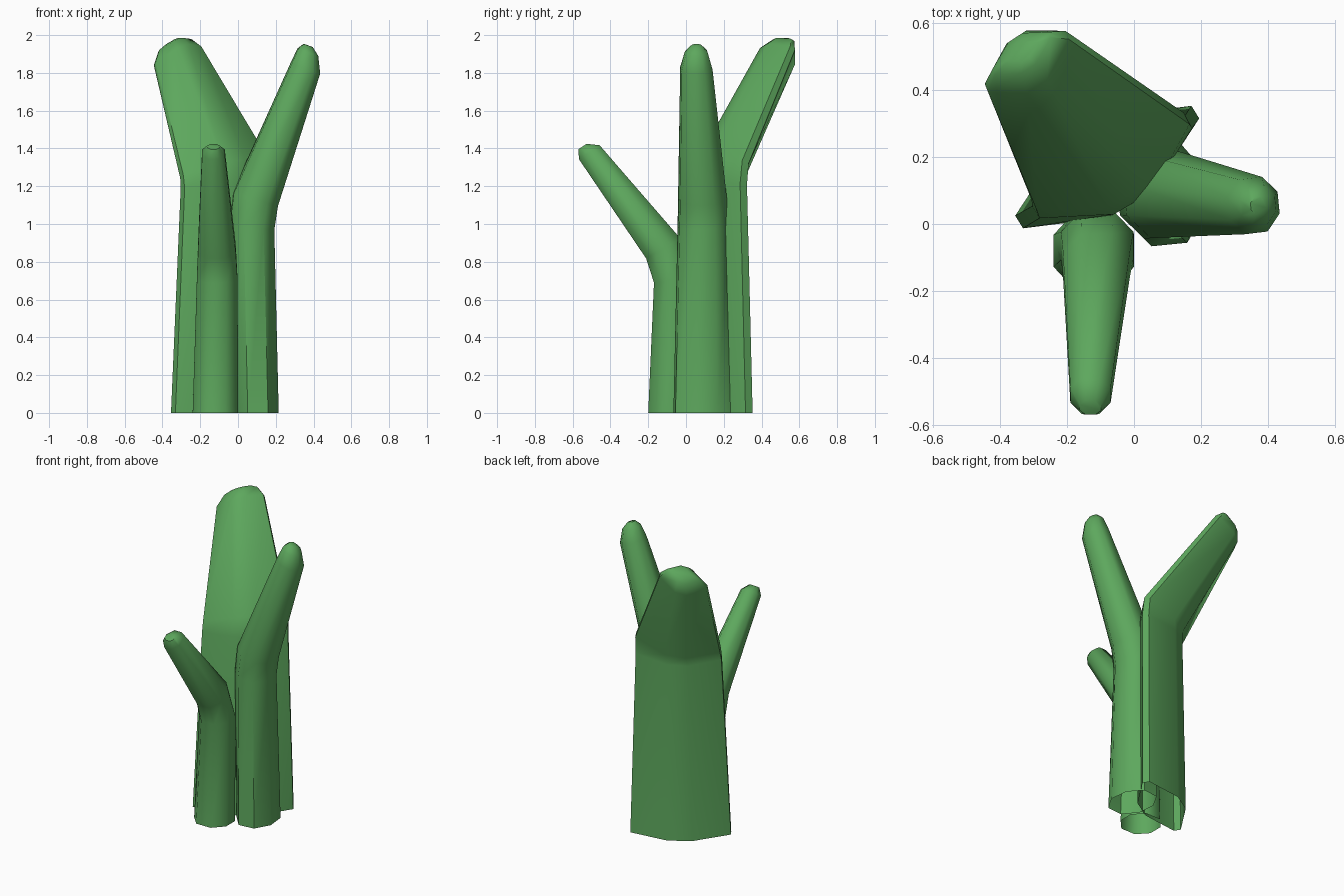
import bpy
import bmesh
import math
from mathutils import Vector

cube = bpy.data.objects.get("Cube")
if cube:
    bpy.data.objects.remove(cube, do_unlink=True)

green = bpy.data.materials.new("plant_green")
green.use_nodes = True
green.diffuse_color = (0.11, 0.39, 0.11, 1)
green.node_tree.nodes["Principled BSDF"].inputs["Base Color"].default_value = green.diffuse_color


def section(end, flat):
    """Eight-sided outline: 'end' and 'flat' set the half length of its end and side edges."""
    quarter = [(1, end), (flat, 1)]
    half = quarter + [(-x, y) for x, y in reversed(quarter)]
    return half + [(-x, -y) for x, y in half]


def stalk(name, outline, across, rings):
    """Loft the outline through rings of (centre, axis, half width, half depth)."""
    bm = bmesh.new()
    loops = []
    for centre, axis, width, depth in rings:
        n = Vector(axis).normalized()
        u = Vector(across)
        u = (u - n * u.dot(n)).normalized()
        v = n.cross(u)
        loops.append([bm.verts.new(Vector(centre) + u * (x * width) + v * (y * depth))
                      for x, y in outline])
    count = len(outline)
    for low, high in zip(loops, loops[1:]):
        for i in range(count):
            j = (i + 1) % count
            bm.faces.new((low[i], low[j], high[j], high[i]))
    bm.faces.new(loops[-1])  # closed tip, open base
    mesh = bpy.data.meshes.new(name)
    bm.to_mesh(mesh)
    bm.free()
    mesh.materials.append(green)
    obj = bpy.data.objects.new(name, mesh)
    bpy.context.scene.collection.objects.link(obj)
    bpy.ops.object.select_all(action="DESELECT")
    obj.select_set(True)
    bpy.context.view_layer.objects.active = obj
    bpy.ops.object.shade_smooth_by_angle(angle=math.radians(50))
    return obj


up = (0, 0, 1)

# Broad flattened stalk leaning back
lean = (-0.5, 0.35, 0.79)
stalk("broad_back_stalk", section(0.17, 0.25), (0.85, 0.53, 0.25), [
    ((-0.08, 0.17, 0), up, 0.31, 0.13),
    ((-0.065, 0.17, 1.2), (-0.1, 0.08, 1), 0.265, 0.125),
    ((-0.07, 0.185, 1.29), (-0.3, 0.25, 0.9), 0.265, 0.12),
    ((-0.32, 0.485, 1.89), lean, 0.15, 0.095),
    ((-0.335, 0.51, 1.945), lean, 0.105, 0.06),
    ((-0.335, 0.515, 1.965), lean, 0.06, 0.03),
])

# Tall stalk leaning to the left side
lean = (0.34, -0.02, 0.94)
stalk("tall_side_stalk", section(0.4, 0.45), (1, 0.1, 0), [
    ((0.09, 0.093, 0), up, 0.12, 0.155),
    ((0.07, 0.09, 0.98), (0.08, 0, 1), 0.118, 0.13),
    ((0.09, 0.088, 1.13), (0.27, 0, 0.95), 0.122, 0.125),
    ((0.357, 0.055, 1.825), lean, 0.08, 0.082),
    ((0.37, 0.055, 1.91), lean, 0.056, 0.058),
    ((0.372, 0.055, 1.945), lean, 0.025, 0.025),
])

# Short stalk leaning forward
lean = (0, -0.56, 0.83)
stalk("short_front_stalk", section(0.4, 0.45), (1, 0, 0), [
    ((-0.12, -0.08, 0), up, 0.12, 0.12),
    ((-0.11, -0.065, 0.7), (0, -0.1, 1), 0.108, 0.105),
    ((-0.112, -0.12, 0.87), (0, -0.5, 0.86), 0.1, 0.105),
    ((-0.13, -0.512, 1.38), lean, 0.06, 0.066),
    ((-0.13, -0.548, 1.41), lean, 0.032, 0.026),
])
